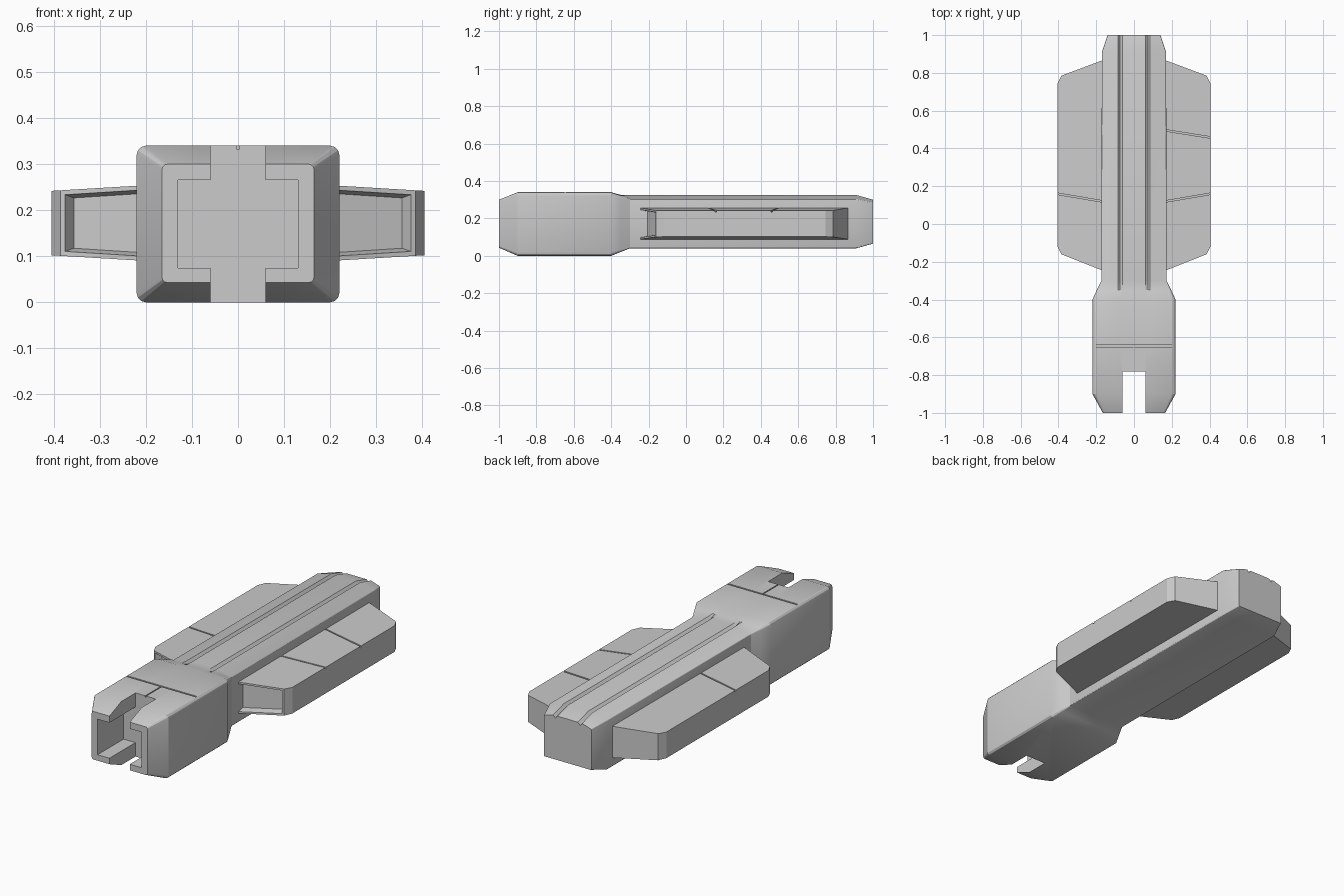
import bpy, bmesh, math
from mathutils import Vector

if "Cube" in bpy.data.objects:
    bpy.data.objects.remove(bpy.data.objects["Cube"])


def make_object(name, bm):
    bmesh.ops.recalc_face_normals(bm, faces=bm.faces)
    me = bpy.data.meshes.new(name)
    bm.to_mesh(me)
    bm.free()
    ob = bpy.data.objects.new(name, me)
    bpy.context.collection.objects.link(ob)
    return ob


def box(bm, x0, x1, y0, y1, z0, z1):
    vs = bmesh.ops.create_cube(bm, size=1)["verts"]
    for v in vs:
        v.co = Vector(((x0 + x1) / 2 + v.co.x * (x1 - x0),
                       (y0 + y1) / 2 + v.co.y * (y1 - y0),
                       (z0 + z1) / 2 + v.co.z * (z1 - z0)))


def cut(target, bm):
    cutter = make_object("cutter", bm)
    cutter.hide_render = True
    mod = target.modifiers.new("cut", "BOOLEAN")
    mod.operation = "DIFFERENCE"
    mod.solver = "EXACT"
    mod.object = cutter
    bpy.context.view_layer.objects.active = target
    bpy.ops.object.modifier_apply(modifier=mod.name)
    bpy.data.objects.remove(cutter)


def cut_box(target, *dims):
    bm = bmesh.new()
    box(bm, *dims)
    cut(target, bm)


def smooth(ob):
    bpy.ops.object.select_all(action="DESELECT")
    ob.select_set(True)
    bpy.context.view_layer.objects.active = ob
    bpy.ops.object.shade_smooth_by_angle(angle=math.radians(25))


def section(hw, z0, z1, r, crown, groove):
    """Right half of a rounded section, then its mirror image."""
    half = []
    for cz, start in ((z0 + r, -90), (z1 - r, 0)):
        for i in range(4):
            a = math.radians(start + 30 * i)
            half.append((hw - r + r * math.cos(a), cz + r * math.sin(a)))
    top = z1 + crown
    half += [(0.086, top), (0.074, top - groove), (0.06, top)]
    return half + [(-x, z) for x, z in reversed(half)]


# Main body: lofted sections from the wide front block to the slim grooved rail
stations = [
    (-1.0, 0.165, 0.043, 0.300, 0.012, 0, 0),
    (-0.9, 0.22, 0.0, 0.340, 0.02, 0, 0),
    (-0.4, 0.22, 0.0, 0.340, 0.02, 0, 0),
    (-0.35, 0.197, 0.02, 0.322, 0.014, 0.004, 0),
    (-0.3, 0.173, 0.04, 0.305, 0.006, 0.02, 0.016),
    (0.91, 0.17, 0.04, 0.305, 0.006, 0.02, 0.016),
    (1.0, 0.14, 0.065, 0.285, 0.006, 0.015, 0.014),
]
bm = bmesh.new()
rings = [[bm.verts.new((x, y, z)) for x, z in section(*rest)] for y, *rest in stations]
for a, b in zip(rings, rings[1:]):
    n = len(a)
    for i in range(n):
        j = (i + 1) % n
        bm.faces.new((a[i], a[j], b[j], b[i]))
bm.faces.new(rings[0])
bm.faces.new(rings[-1])
body = make_object("main_body", bm)

# Front socket and vertical slot
cut_box(body, -0.13, 0.13, -1.1, -0.781, 0.075, 0.265)
cut_box(body, -0.06, 0.06, -1.1, -0.78, -0.1, 0.5)
# Panel seams on top of the front block
cut_box(body, -0.205, 0.205, -0.65, -0.641, 0.332, 0.4)
cut_box(body, -0.003, 0.003, -0.79, -0.645, 0.333, 0.4)
smooth(body)

# Side pods: tapered slabs with a recessed front face and two top seams
outline = [(0.15, -0.253), (0.385, -0.16), (0.405, -0.12),
           (0.405, 0.745), (0.385, 0.785), (0.15, 0.873)]
for side, name in ((1, "right_pod"), (-1, "left_pod")):
    bm = bmesh.new()
    lo, hi = [], []
    for x, y in outline:
        h = 0.084 - 0.06 * (x - 0.17)
        lo.append(bm.verts.new((side * x, y, 0.172 - h)))
        hi.append(bm.verts.new((side * x, y, 0.172 + h)))
    bm.faces.new(lo)
    bm.faces.new(hi)
    n = len(outline)
    walls = [bm.faces.new((lo[i], lo[(i + 1) % n], hi[(i + 1) % n], hi[i])) for i in range(n)]
    bmesh.ops.recalc_face_normals(bm, faces=bm.faces)
    front = walls[0]
    bmesh.ops.inset_individual(bm, faces=[front], thickness=0.014)
    bmesh.ops.inset_individual(bm, faces=[front], thickness=0.01, depth=-0.035)
    pod = make_object(name, bm)

    for y_in, y_out in ((0.12, 0.16), (0.495, 0.458)):
        bm = bmesh.new()
        box(bm, 0.14, 0.42, -0.004, 0.004, -0.008, 0.03)
        for v in bm.verts:
            x = v.co.x
            v.co.y += y_in + (y_out - y_in) * (x - 0.17) / 0.235
            v.co.z += 0.256 - 0.06 * (x - 0.17)
            v.co.x = side * x
        cut(pod, bm)
    smooth(pod)
